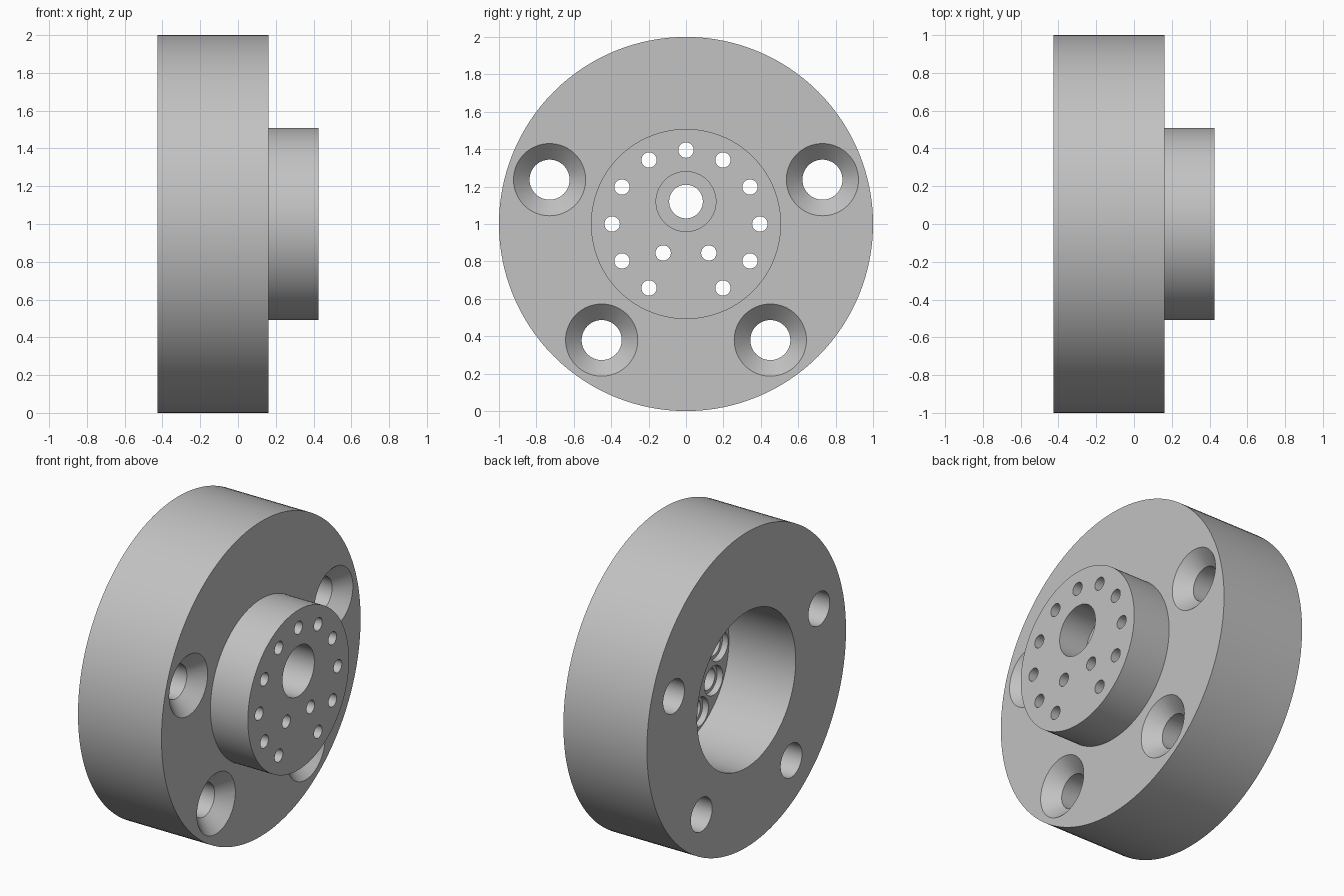
import bpy, bmesh
from math import sin, cos, pi, radians

default = bpy.data.objects.get("Cube")
if default:
    bpy.data.objects.remove(default, do_unlink=True)

metal = bpy.data.materials.new("plain grey")
metal.use_nodes = True
grey = (0.54, 0.54, 0.54, 1)
metal.diffuse_color = grey
metal.node_tree.nodes["Principled BSDF"].inputs["Base Color"].default_value = grey


def lathe(bm, profile, y=0, z=1, sides=32):
    """Spin an (x, radius) profile about the x axis and cap both ends."""
    rings = [[bm.verts.new((x, y + r * cos(2 * pi * i / sides), z + r * sin(2 * pi * i / sides)))
              for i in range(sides)] for x, r in profile]
    for a, b in zip(rings, rings[1:]):
        for i in range(sides):
            j = (i + 1) % sides
            bm.faces.new((a[i], a[j], b[j], b[i]))
    bm.faces.new(rings[0][::-1])
    bm.faces.new(rings[-1])


def make_object(name, bm):
    bmesh.ops.recalc_face_normals(bm, faces=bm.faces[:])
    mesh = bpy.data.meshes.new(name)
    bm.to_mesh(mesh)
    bm.free()
    mesh.materials.append(metal)
    obj = bpy.data.objects.new(name, mesh)
    bpy.context.collection.objects.link(obj)
    return obj


def polar(radius, degrees):
    return radius * cos(radians(degrees)), 1 + radius * sin(radians(degrees))


# Flange disc with raised hub and a wide rear bore
BACK, FACE, HUB, FLOOR = -0.425, 0.162, 0.425, 0.045
bm = bmesh.new()
lathe(bm, [(FLOOR, 0.495), (BACK, 0.495), (BACK, 1), (FACE, 1),
           (FACE, 0.508), (HUB, 0.508)], sides=128)
body = make_object("flange_body", bm)

cut = bmesh.new()

# Four countersunk bolt holes: a ring of five without the top one
for k in range(1, 5):
    y, z = polar(0.767, 90 + 72 * k)
    lathe(cut, [(BACK - 0.1, 0.107), (FACE - 0.086, 0.107), (FACE, 0.193),
                (FACE + 0.05, 0.193)], y, z, 64)

# Pin holes: a ring without the lowest one, plus an inner pair
pins = [polar(0.395, a) for a in range(0, 360, 30) if a != 270]
pins += [(0.122, 0.845), (-0.122, 0.845)]
for y, z in pins:
    lathe(cut, [(FLOOR - 0.1, 0.092), (FLOOR + 0.04, 0.092), (FLOOR + 0.04, 0.07),
                (FLOOR + 0.22, 0.07), (FLOOR + 0.22, 0.041), (HUB + 0.1, 0.041)], y, z)

# Off-centre stepped hole in the hub
lathe(cut, [(FLOOR - 0.1, 0.09), (HUB - 0.2, 0.09), (HUB - 0.2, 0.16),
            (HUB + 0.1, 0.16)], 0, 1.12, 64)
cutter = make_object("hole_cutter", cut)
cutter.hide_render = True

# Cut the holes and discard the cutter
bpy.ops.object.select_all(action="DESELECT")
bpy.context.view_layer.objects.active = body
body.select_set(True)
mod = body.modifiers.new("holes", "BOOLEAN")
mod.operation = "DIFFERENCE"
mod.solver = "EXACT"
mod.object = cutter
bpy.ops.object.modifier_apply(modifier=mod.name)
bpy.data.objects.remove(cutter, do_unlink=True)
bpy.ops.object.shade_smooth_by_angle(angle=radians(30))
